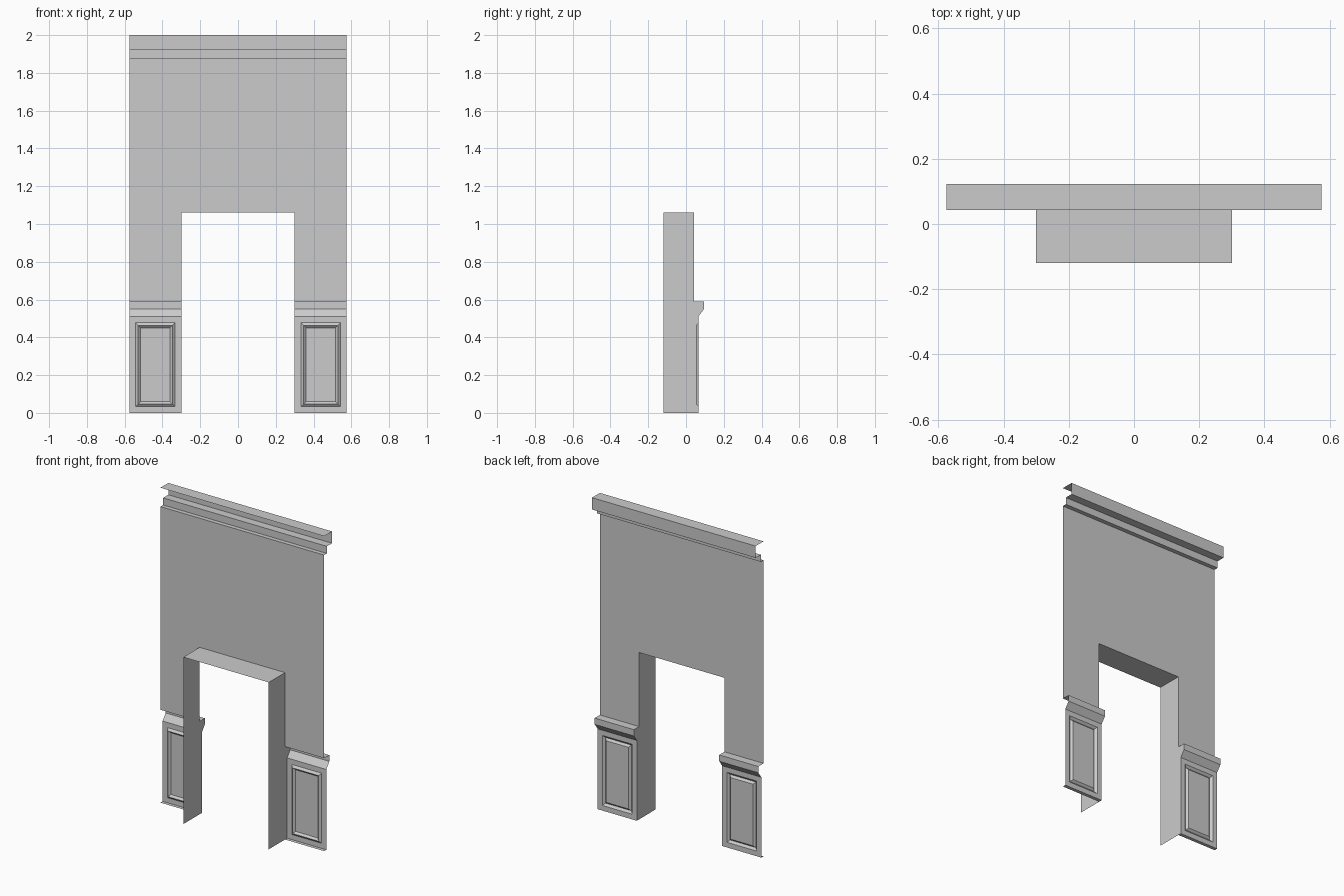
import bpy, bmesh
from mathutils import Vector

cube = bpy.data.objects.get("Cube")
if cube:
    bpy.data.objects.remove(cube, do_unlink=True)

GREY = (0.6, 0.6, 0.6, 1)
plaster = bpy.data.materials.new("plain_grey")
plaster.use_nodes = True
plaster.diffuse_color = GREY
plaster.node_tree.nodes["Principled BSDF"].inputs["Base Color"].default_value = GREY

HALF_W, HALF_OPEN = 0.575, 0.3      # wall and doorway half widths
WALL_Y, BACK_Y = 0.043, -0.12       # wall face and rear edge of the reveal
DOOR_Z, RAIL_Z, CROWN_Z, TOP_Z = 1.06, 0.59, 1.88, 2.0
PANEL_Y, PANEL_Z = 0.065, 0.51


def finish(name, bm):
    mesh = bpy.data.meshes.new(name)
    bm.to_mesh(mesh)
    bm.free()
    mesh.materials.append(plaster)
    obj = bpy.data.objects.new(name, mesh)
    bpy.context.collection.objects.link(obj)
    return obj


def add_face(bm, points, facing):
    """One flat face, wound so that it looks towards 'facing'."""
    face = bm.faces.new([bm.verts.new(p) for p in points])
    face.normal_update()
    if face.normal.dot(Vector(facing)) < 0:
        face.normal_flip()
    return face


def sheet(name, points, facing):
    bm = bmesh.new()
    add_face(bm, points, facing)
    return finish(name, bm)


def moulding(name, profile, x0, x1):
    """Open strip: a (y, z) profile, listed from the top down, swept along x."""
    bm = bmesh.new()
    rows = [[bm.verts.new((x, y, z)) for x in (x0, x1)] for y, z in profile]
    for (a, b), (c, d) in zip(rows, rows[1:]):
        bm.faces.new((a, b, d, c)).normal_flip()
    return finish(name, bm)


# Wall sheet with the doorway cut out
outline = [(HALF_W, RAIL_Z), (HALF_W, CROWN_Z), (-HALF_W, CROWN_Z), (-HALF_W, RAIL_Z),
           (-HALF_OPEN, RAIL_Z), (-HALF_OPEN, DOOR_Z), (HALF_OPEN, DOOR_Z), (HALF_OPEN, RAIL_Z)]
sheet("wall", [(x, WALL_Y, z) for x, z in outline], (0, 1, 0))

# Stepped crown moulding
crown = [(WALL_Y, TOP_Z), (0.122, TOP_Z), (0.122, 1.925), (0.07, 1.925),
         (0.07, CROWN_Z), (WALL_Y, CROWN_Z)]
moulding("crown_moulding", crown, -HALF_W, HALF_W)

# Doorway head
sheet("doorway_head", [(-HALF_OPEN, BACK_Y, DOOR_Z), (HALF_OPEN, BACK_Y, DOOR_Z),
                       (HALF_OPEN, WALL_Y, DOOR_Z), (-HALF_OPEN, WALL_Y, DOOR_Z)], (0, 0, -1))

rail = [(WALL_Y, RAIL_Z), (0.095, RAIL_Z), (0.095, 0.55), (PANEL_Y, PANEL_Z)]
jamb = [(BACK_Y, 0), (BACK_Y, DOOR_Z), (WALL_Y, DOOR_Z)] + rail + [(PANEL_Y, 0)]

for side, s in (("left", 1), ("right", -1)):
    x0, x1 = sorted((s * HALF_OPEN, s * HALF_W))

    # Jamb lining, following the rail profile
    sheet(side + "_jamb", [(s * HALF_OPEN, y, z) for y, z in jamb], (-s, 0, 0))

    # Chair rail and the base return
    moulding(side + "_chair_rail", rail, x0, x1)
    moulding(side + "_base_return", [(PANEL_Y, 0), (WALL_Y, 0)], x0, x1)

    # Wainscot panel with a V groove around a raised field
    bm = bmesh.new()
    face = add_face(bm, [(x0, PANEL_Y, 0), (x1, PANEL_Y, 0),
                         (x1, PANEL_Y, PANEL_Z), (x0, PANEL_Y, PANEL_Z)], (0, 1, 0))
    for width, depth in ((0.046, 0), (0.02, -0.012), (0.018, 0.012)):
        bmesh.ops.inset_individual(bm, faces=[face], thickness=width, depth=depth)
    finish(side + "_wainscot_panel", bm)
